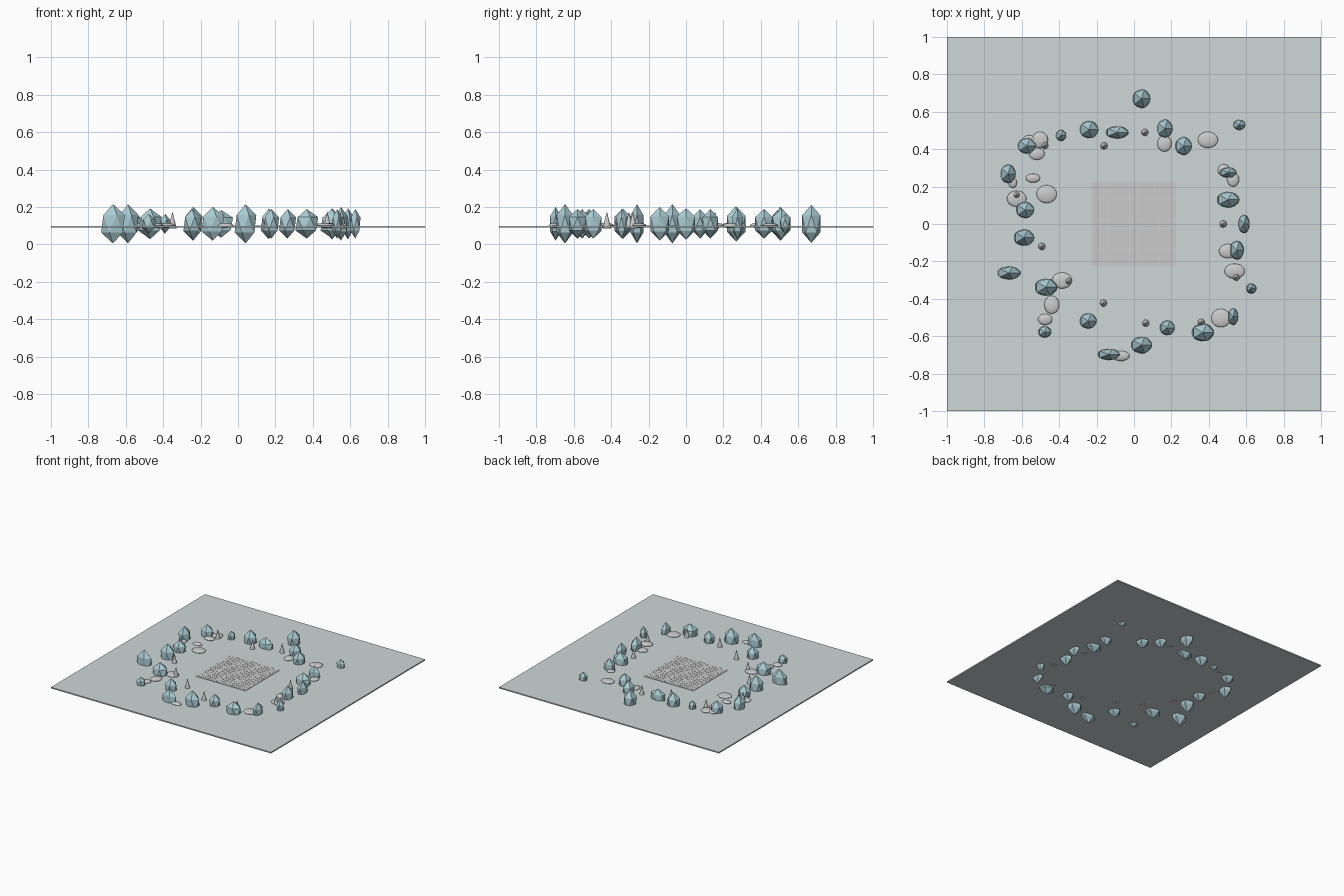
import bpy, random
from math import pi
random.seed(4)

def material(name, rgb):
    m = bpy.data.materials.new(name)
    m.diffuse_color = (*rgb, 1)
    return m

ice = material("pale_blue_stone", (0.40, 0.60, 0.65))
frost = material("frosty_ground", (0.62, 0.68, 0.68))

def finish(name, mat=None):
    o = bpy.context.object
    o.name = name
    if mat:
        o.data.materials.append(mat)
    return o

# Ground slab
bpy.ops.mesh.primitive_cube_add(size=1, location=(0, 0, 0.094))
finish("ground", frost).scale = (2, 2, 0.010)

# Central paved square: grid of thin tiles
N, W = 20, 0.45
bpy.ops.mesh.primitive_cube_add(size=1, location=(-W / 2 + W / N / 2, -W / 2 + W / N / 2, 0.099))
tiles = finish("paved_square")
tiles.scale = (W / N * 0.97, W / N * 0.97, 0.006)
bpy.ops.object.transform_apply(location=False, rotation=False, scale=True)
for axis in (0, 1):
    a = tiles.modifiers.new("repeat", "ARRAY")
    a.count = N
    a.use_relative_offset = False
    a.use_constant_offset = True
    a.constant_offset_displace = [W / N if i == axis else 0 for i in range(3)]

# Ring of crystal boulders: x, y, half width, half depth, half height
boulders = [
    (.04, .67, .051, .053, .097), (-.24, .505, .053, .05, .086), (-.09, .49, .065, .035, .07),
    (.165, .51, .044, .052, .078), (.265, .417, .047, .051, .075), (.563, .53, .034, .029, .05),
    (-.39, .473, .029, .031, .05), (-.573, .418, .051, .045, .075), (-.673, .268, .043, .054, .09),
    (-.582, .075, .051, .046, .075), (-.588, -.073, .058, .047, .1), (-.668, -.262, .066, .037, .1),
    (-.47, -.338, .064, .049, .078), (-.477, -.577, .037, .032, .05), (-.245, -.518, .048, .044, .075),
    (-.135, -.697, .063, .032, .086), (.04, -.647, .06, .048, .1), (.178, -.555, .043, .042, .075),
    (.368, -.58, .063, .051, .075), (.53, -.495, .029, .048, .075), (.627, -.345, .029, .029, .075),
    (.55, -.14, .04, .054, .085), (.588, 0, .032, .053, .08), (.503, .13, .064, .045, .075),
    (.503, .275, .048, .03, .08)]
for i, (x, y, rx, ry, rz) in enumerate(boulders):
    bpy.ops.mesh.primitive_ico_sphere_add(subdivisions=1, radius=1, location=(x, y, 0.11),
                                          rotation=(0, 0, 0))
    finish(f"boulder_{i + 1}", ice).scale = (rx * 1.08, ry * 1.08, rz * 1.05)

# Flat smooth pebbles: x, y, half width, half depth
pebbles = [
    (-.503, .45, .043, .043), (-.56, .44, .04, .035), (-.52, .375, .042, .032),
    (-.54, .245, .038, .024), (-.467, .16, .054, .048), (-.627, .135, .052, .043),
    (-.648, .22, .022, .027), (.163, .43, .038, .043), (.395, .45, .054, .043),
    (.48, .288, .032, .032), (.53, .238, .032, .038), (.503, -.145, .049, .038),
    (.538, -.252, .054, .04), (.465, -.503, .052, .049), (-.07, -.705, .046, .027),
    (-.475, -.51, .038, .03), (-.44, -.432, .04, .048), (-.385, -.302, .053, .043)]
for i, (x, y, rx, ry) in enumerate(pebbles):
    bpy.ops.mesh.primitive_uv_sphere_add(segments=24, ring_count=12, radius=1, location=(x, y, 0.101))
    o = finish(f"pebble_{i + 1}")
    o.scale = (rx, ry, 0.013)
    bpy.ops.object.shade_smooth()

# Small upright spikes
spikes = [(-.16, .418), (.058, .49), (-.477, .42), (-.627, .155), (-.493, -.12), (-.35, -.305),
          (-.163, -.423), (.063, -.53), (.36, -.525), (.547, -.284), (.477, 0), (.503, .278)]
for i, (x, y) in enumerate(spikes):
    bpy.ops.mesh.primitive_cone_add(vertices=12, radius1=0.022, depth=0.09, location=(x, y, 0.131))
    finish(f"spike_{i + 1}")
